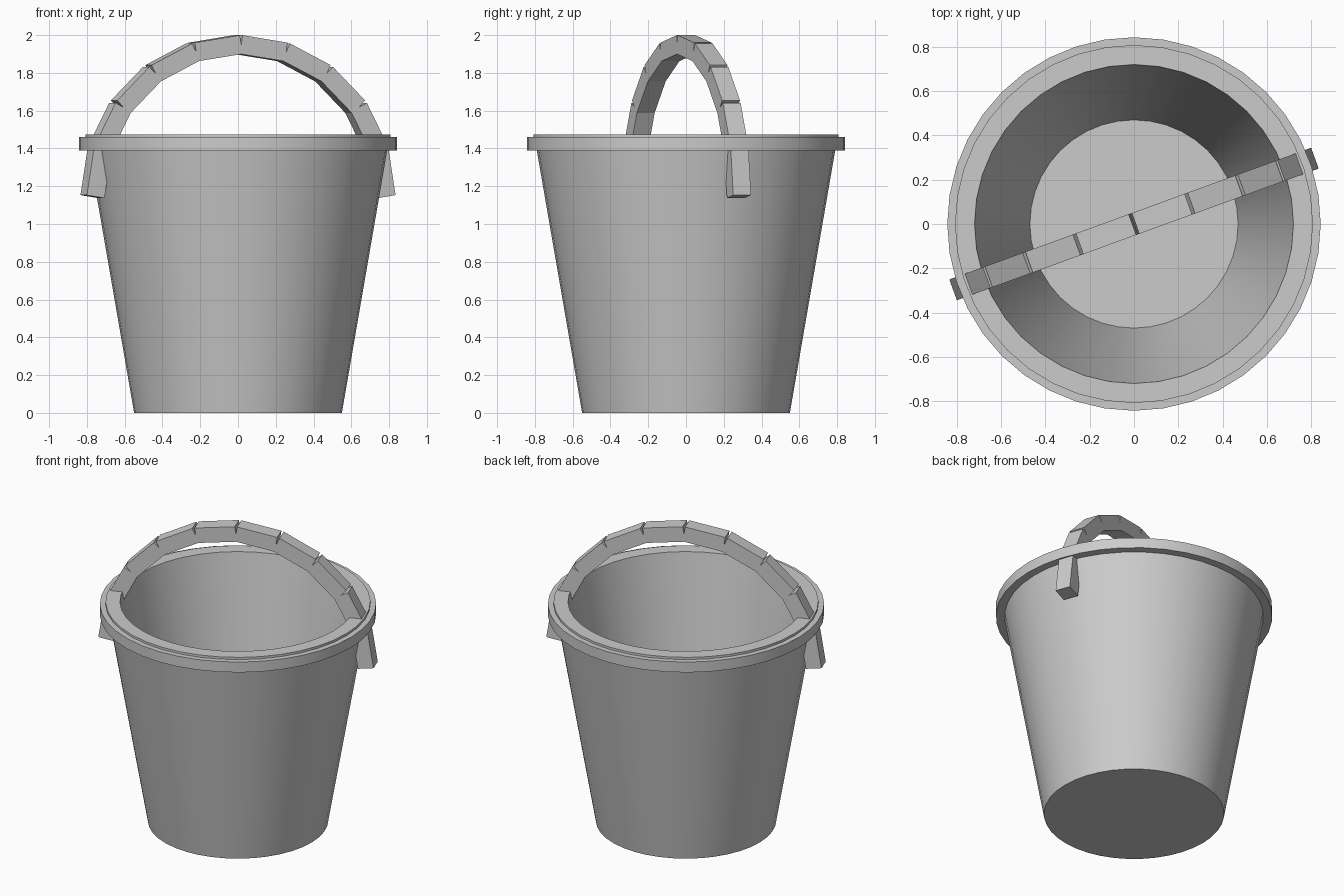
import bpy, bmesh, math
from mathutils import Matrix, Vector

old = bpy.data.objects.get("Cube")
if old:
    bpy.data.objects.remove(old, do_unlink=True)

grey = bpy.data.materials.new("plain_grey")
grey.use_nodes = True
colour = (0.6, 0.6, 0.6, 1)
grey.diffuse_color = colour
grey.node_tree.nodes["Principled BSDF"].inputs["Base Color"].default_value = colour


def finish(bm, name):
    bmesh.ops.recalc_face_normals(bm, faces=bm.faces)
    mesh = bpy.data.meshes.new(name)
    bm.to_mesh(mesh)
    bm.free()
    mesh.materials.append(grey)
    obj = bpy.data.objects.new(name, mesh)
    bpy.context.collection.objects.link(obj)
    return obj


def lathe(name, profile, sides=40):
    """Turn an (r, z) profile that starts and ends on the axis."""
    bm = bmesh.new()
    verts = [bm.verts.new((r, 0, z)) for r, z in profile]
    edges = [bm.edges.new(pair) for pair in zip(verts, verts[1:])]
    bmesh.ops.spin(bm, geom=verts + edges, axis=(0, 0, 1), cent=(0, 0, 0),
                   angle=math.tau, steps=sides)
    bmesh.ops.remove_doubles(bm, verts=bm.verts, dist=0.0005)
    obj = finish(bm, name)
    bpy.ops.object.select_all(action="DESELECT")
    bpy.context.view_layer.objects.active = obj
    obj.select_set(True)
    bpy.ops.object.shade_smooth_by_angle(angle=math.radians(30))
    return obj


# Tapered bucket with a stepped rim and a hollow inside
lathe("bucket_body", [
    (0, 0), (0.55, 0), (0.79, 1.39),
    (0.843, 1.39), (0.843, 1.46), (0.808, 1.46), (0.808, 1.475),
    (0.72, 1.475), (0.47, 0.03), (0, 0.03)])

# Arched handle: straight blocks that overlap inside and leave notches outside
BLOCKS, THICK, WIDTH = 10, 0.1, 0.1
turn = Matrix.Rotation(math.radians(20), 4, "Z")


def arch(i):
    a = math.pi * (i / BLOCKS - 0.5)
    return Vector((0.82 * math.sin(a), 0, 1.145 + 0.805 * math.cos(a)))


bm = bmesh.new()
for i in range(BLOCKS):
    start, end = arch(i), arch(i + 1)
    along = end - start
    tilt = Matrix.Rotation(-math.atan2(along.z, along.x), 4, "Y")
    size = Matrix.Diagonal((along.length, WIDTH, THICK, 1))
    place = Matrix.Translation((start + end) / 2)
    bmesh.ops.create_cube(bm, size=1, matrix=turn @ place @ tilt @ size)
finish(bm, "handle")
